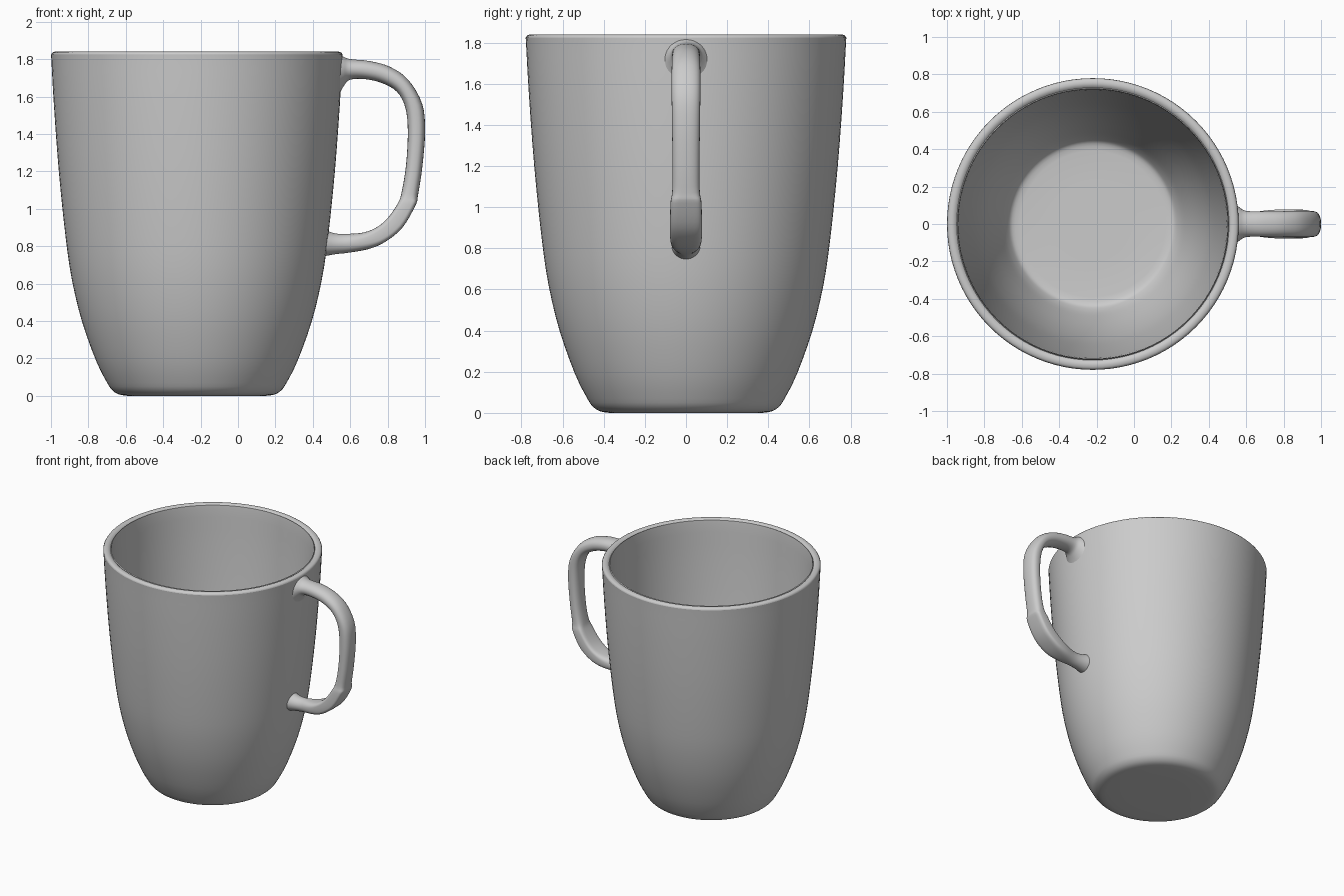
import bpy, bmesh, math
from mathutils import Vector

if "Cube" in bpy.data.objects:
    bpy.data.objects.remove(bpy.data.objects["Cube"])

glaze = bpy.data.materials.new("grey glaze")
glaze.diffuse_color = (0.6, 0.6, 0.6, 1)
glaze.use_nodes = True
glaze.node_tree.nodes["Principled BSDF"].inputs["Base Color"].default_value = glaze.diffuse_color
CX = -0.22  # cup axis


def spline(points, steps):
    """Catmull-Rom curve through points of any dimension."""
    pts = [Vector(p) for p in points]
    out = []
    for i in range(len(pts) - 1):
        a, b, c, d = pts[max(i - 1, 0)], pts[i], pts[i + 1], pts[min(i + 2, len(pts) - 1)]
        for s in range(steps):
            t = s / steps
            out.append(0.5 * (2 * b + (c - a) * t + (2 * a - 5 * b + 4 * c - d) * t * t
                              + (3 * b - a - 3 * c + d) * t ** 3))
    return out + [pts[-1]]


def loft(name, rings, angle):
    """Skin a list of closed rings and cap both ends."""
    bm = bmesh.new()
    loops = [[bm.verts.new(p) for p in ring] for ring in rings]
    n = len(loops[0])
    for a, b in zip(loops, loops[1:]):
        for i in range(n):
            bm.faces.new((a[i], a[(i + 1) % n], b[(i + 1) % n], b[i]))
    bm.faces.new(loops[0])
    bm.faces.new(loops[-1])
    bmesh.ops.recalc_face_normals(bm, faces=bm.faces)
    mesh = bpy.data.meshes.new(name)
    bm.to_mesh(mesh)
    bm.free()
    obj = bpy.data.objects.new(name, mesh)
    bpy.context.collection.objects.link(obj)
    mesh.materials.append(glaze)
    bpy.ops.object.select_all(action='DESELECT')
    obj.select_set(True)
    bpy.context.view_layer.objects.active = obj
    bpy.ops.object.shade_smooth_by_angle(angle=math.radians(angle))
    return obj


# Cup: outer wall, rounded rim, inner wall and floor as one revolved profile
foot = [(0.37, 0.0), (0.415, 0.007), (0.45, 0.028), (0.48, 0.07)]
outer = [(0.54, 0.19), (0.615, 0.4), (0.668, 0.62), (0.702, 0.85),
         (0.738, 1.2), (0.764, 1.55), (0.778, 1.8)]
rim = [(0.779, 1.822), (0.772, 1.835), (0.757, 1.84), (0.742, 1.838), (0.728, 1.828), (0.72, 1.81)]
inner = [(0.706, 1.55), (0.68, 1.2), (0.645, 0.85), (0.61, 0.62),
         (0.557, 0.4), (0.49, 0.2), (0.455, 0.125), (0.43, 0.098), (0.39, 0.09)]
profile = [(0.2, 0.0)] + spline(foot + outer + rim + inner, 3) + [(0.2, 0.09)]
SEG = 96
cup_rings = [[(CX + r * math.cos(2 * math.pi * i / SEG), r * math.sin(2 * math.pi * i / SEG), z)
              for i in range(SEG)] for r, z in profile]
loft("cup", cup_rings, 50)

# Handle: outer edge x,z / inner edge x,z / half width / squareness exponent
stations = [
    (0.535, 1.825, 0.535, 1.60, 0.115, 2.0),
    (0.56, 1.815, 0.565, 1.655, 0.09, 2.0),
    (0.60, 1.80, 0.60, 1.69, 0.07, 2.0),
    (0.70, 1.79, 0.68, 1.693, 0.068, 2.2),
    (0.81, 1.76, 0.77, 1.672, 0.068, 2.2),
    (0.91, 1.69, 0.85, 1.625, 0.07, 2.3),
    (0.985, 1.56, 0.895, 1.54, 0.07, 2.5),
    (1.0, 1.41, 0.908, 1.41, 0.068, 2.5),
    (0.985, 1.22, 0.898, 1.23, 0.066, 2.5),
    (0.962, 1.07, 0.875, 1.09, 0.067, 2.8),
    (0.95, 1.02, 0.855, 1.03, 0.075, 4.5),
    (0.88, 0.90, 0.80, 0.95, 0.078, 5.0),
    (0.79, 0.825, 0.74, 0.90, 0.077, 4.5),
    (0.70, 0.785, 0.67, 0.873, 0.07, 3.0),
    (0.59, 0.765, 0.59, 0.866, 0.054, 2.1),
    (0.52, 0.757, 0.52, 0.868, 0.058, 2.0),
    (0.455, 0.745, 0.455, 0.89, 0.075, 2.0),
]
handle_rings = []
N = 32
for ox, oz, ix, iz, w, e in spline(stations, 4):
    mid = Vector(((ox + ix) / 2, 0, (oz + iz) / 2))
    half = Vector(((ox - ix) / 2, 0, (oz - iz) / 2))
    ring = []
    for i in range(N):
        c, s = math.cos(2 * math.pi * i / N), math.sin(2 * math.pi * i / N)
        u = math.copysign(abs(c) ** (2 / e), c)
        v = math.copysign(abs(s) ** (2 / e), s)
        ring.append(mid + half * u + Vector((0, w * v, 0)))
    handle_rings.append(ring)
loft("handle", handle_rings, 40)
